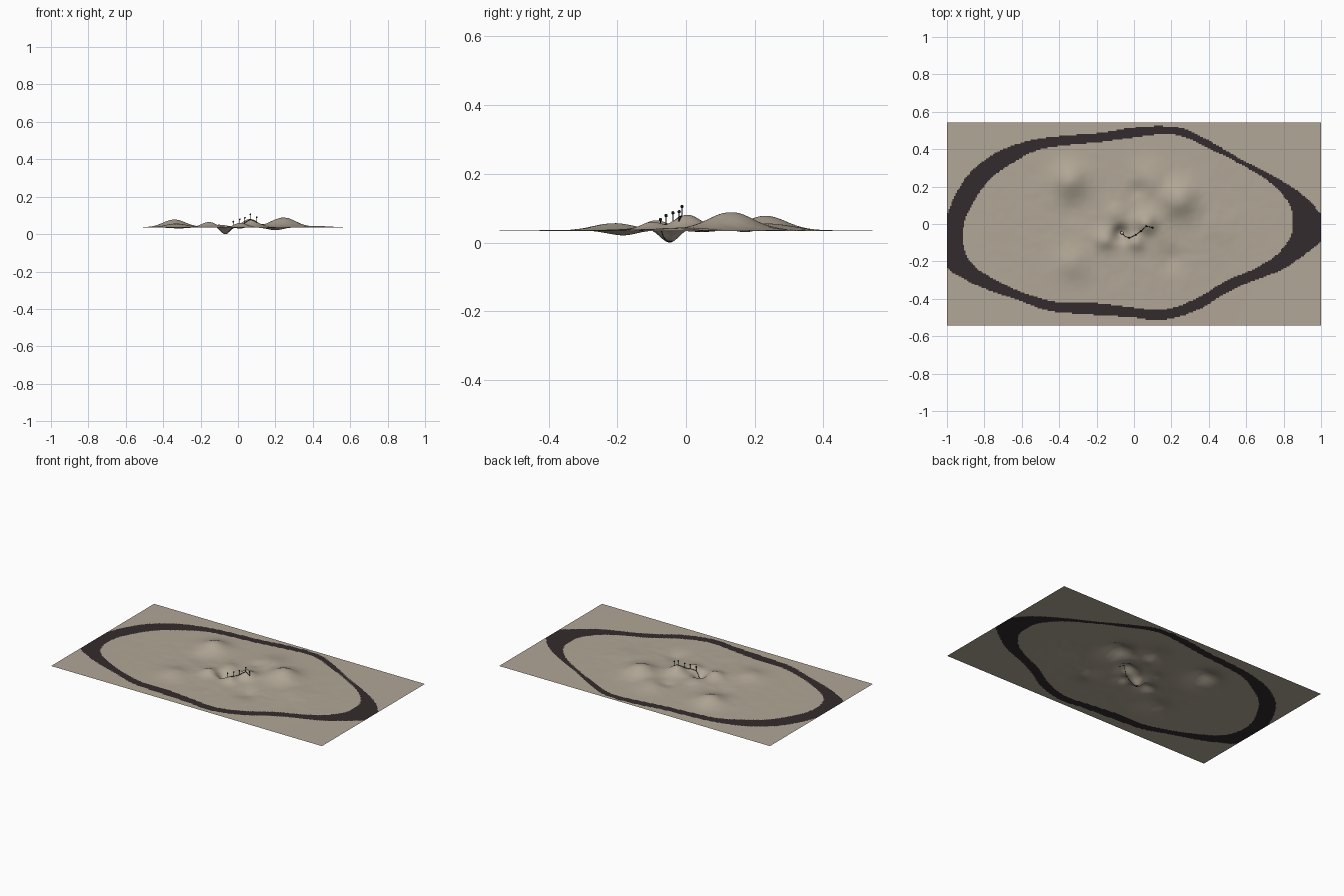
import bpy, bmesh, math
from mathutils import Vector, noise
from mathutils.geometry import interpolate_bezier

if "Cube" in bpy.data.objects:
    bpy.data.objects.remove(bpy.data.objects["Cube"])

W, D, NX, NY = 1.0, 0.543, 260, 141


def material(name, rgb):
    m = bpy.data.materials.new(name)
    m.diffuse_color = (*rgb, 1)
    m.use_nodes = True
    m.node_tree.nodes["Principled BSDF"].inputs["Base Color"].default_value = m.diffuse_color
    return m


SAND = material("sand", (0.44, 0.385, 0.305))
DARK = material("dark border", (0.034, 0.024, 0.026))
BLACK = material("black", (0.008, 0.008, 0.008))
WHITE = material("pale marker", (0.7, 0.7, 0.66))

# Border outlines (x, y), clockwise from the left
OUTER = [(-1.03, -.09), (-1.0, .05), (-.93, .2), (-.85, .3), (-.72, .39), (-.56, .445), (-.4, .47), (-.18, .487),
         (-.02, .513), (.14, .524), (.27, .508), (.41, .44), (.57, .347), (.73, .265), (.89, .165),
         (1.0, .05), (1.02, -.02), (1.0, -.09), (.89, -.18), (.78, -.25), (.62, -.31), (.49, -.37),
         (.35, -.455), (.22, -.5), (.11, -.513), (-.02, -.497), (-.29, -.48), (-.45, -.465),
         (-.61, -.41), (-.82, -.337), (-.93, -.28), (-1.0, -.23)]
INNER = [(-.915, -.08), (-.9, .03), (-.85, .13), (-.77, .24), (-.66, .32), (-.53, .39), (-.4, .417), (-.18, .438),
         (-.02, .46), (.16, .481), (.27, .465), (.41, .4), (.57, .32), (.73, .22), (.83, .107),
         (.85, 0), (.83, -.08), (.75, -.176), (.62, -.25), (.49, -.305), (.35, -.39), (.22, -.444),
         (.11, -.46), (-.02, -.444), (-.21, -.422), (-.42, -.417), (-.61, -.36), (-.77, -.283), (-.88, -.198)]


def smooth_loop(pts):
    """Radius by angle of a smooth closed curve through the points."""
    v = [Vector((*p, 0)) for p in pts]
    n, out = len(v), []
    for i in range(n):
        a, b, c, d = v[i - 1], v[i], v[(i + 1) % n], v[(i + 2) % n]
        out += interpolate_bezier(b, b + (c - a) / 6, c - (d - b) / 6, c, 7)[:-1]
    table = sorted((math.atan2(p.y, p.x), p.length) for p in out)
    return [(table[-1][0] - math.tau, table[-1][1])] + table + [(table[0][0] + math.tau, table[0][1])]


def radius(table, ang):
    for (a0, r0), (a1, r1) in zip(table, table[1:]):
        if a0 <= ang <= a1:
            return r0 + (r1 - r0) * (ang - a0) / max(a1 - a0, 1e-9)
    return 0


outer, inner = smooth_loop(OUTER), smooth_loop(INNER)

# Hills and hollows: x, y, height, spread
BUMPS = [(.245, .13, .052, .065), (-.34, .23, .042, .062), (.065, .005, .042, .04), (-.155, -.085, .027, .038),
         (-.33, -.21, .02, .06), (.01, -.1, .021, .03), (.08, .25, .018, .06), (-.1, .05, .012, .04),
         (-.07, -.048, -.04, .027), (.195, -.185, -.016, .045), (.02, .18, -.012, .035),
         (-.3, .07, -.006, .06), (.42, -.02, .007, .08), (0, 0, .004, .3)]


def height(x, y):
    z = .03
    for bx, by, h, s in BUMPS:
        z += h * math.exp(-((x - bx) ** 2 + (y - by) ** 2) / (2 * s * s))
    fade = max(0, 1 - (x / .88) ** 2 - (y / .48) ** 2)
    return z + fade * .0022 * (noise.noise((x * 13, y * 13, 3)) + .4 * noise.noise((x * 28, y * 28, 7)))


# Ground sheet, with the border painted by face position
bm = bmesh.new()
grid = [[bm.verts.new((W * (2 * i / NX - 1), D * (2 * j / NY - 1), 0)) for i in range(NX + 1)] for j in range(NY + 1)]
for v in bm.verts:
    v.co.z = height(v.co.x, v.co.y)
floor = min(v.co.z for v in bm.verts)
for v in bm.verts:
    v.co.z -= floor
for j in range(NY):
    for i in range(NX):
        f = bm.faces.new((grid[j][i], grid[j][i + 1], grid[j + 1][i + 1], grid[j + 1][i]))
        c = f.calc_center_median()
        a, r = math.atan2(c.y, c.x), math.hypot(c.x, c.y)
        f.material_index = int(radius(inner, a) < r < radius(outer, a))
        f.smooth = True
mesh = bpy.data.meshes.new("ground")
bm.to_mesh(mesh)
bm.free()
mesh.materials.append(SAND)
mesh.materials.append(DARK)
bpy.context.collection.objects.link(bpy.data.objects.new("ground", mesh))


def ground(x, y):
    return height(x, y) - floor


def finish(name, mat):
    ob = bpy.context.object
    ob.name = name
    ob.data.materials.append(mat)
    bpy.ops.object.shade_smooth_by_angle()


# Trail following the ground
STOPS = [(-.065, -.047), (-.05, -.065), (-.025, -.074), (.01, -.058), (.037, -.038), (.066, -.012), (.1, -.02)]
curve = bpy.data.curves.new("trail", 'CURVE')
curve.dimensions = '3D'
curve.bevel_depth = .0016
curve.bevel_resolution = 1
trail = []
for (x0, y0), (x1, y1) in zip(STOPS, STOPS[1:]):
    trail += [(x0 + (x1 - x0) * k / 6, y0 + (y1 - y0) * k / 6) for k in range(6)]
trail.append(STOPS[-1])
sp = curve.splines.new('POLY')
sp.points.add(len(trail) - 1)
for p, (x, y) in zip(sp.points, trail):
    p.co = (x, y, ground(x, y) + .001, 1)
curve.materials.append(BLACK)
bpy.context.collection.objects.link(bpy.data.objects.new("trail", curve))

# Marker posts with round heads
for k, (x, y) in enumerate(STOPS[2:], 1):
    z = ground(x, y)
    bpy.ops.mesh.primitive_cylinder_add(vertices=10, radius=.0016, depth=.028, location=(x, y, z + .012))
    finish(f"post_{k}", BLACK)
    bpy.ops.mesh.primitive_uv_sphere_add(segments=12, ring_count=8, radius=.0048, location=(x, y, z + .028))
    finish(f"post_head_{k}", BLACK)

# Start marker: pale disc in a dark ring
x, y = STOPS[0]
z = ground(x, y)
bpy.ops.mesh.primitive_cylinder_add(vertices=16, radius=.006, depth=.003, location=(x, y, z + .003))
finish("start_disc", WHITE)
bpy.ops.mesh.primitive_torus_add(major_segments=20, minor_segments=6, major_radius=.007, minor_radius=.0018,
                                 location=(x, y, z + .003))
finish("start_ring", BLACK)
